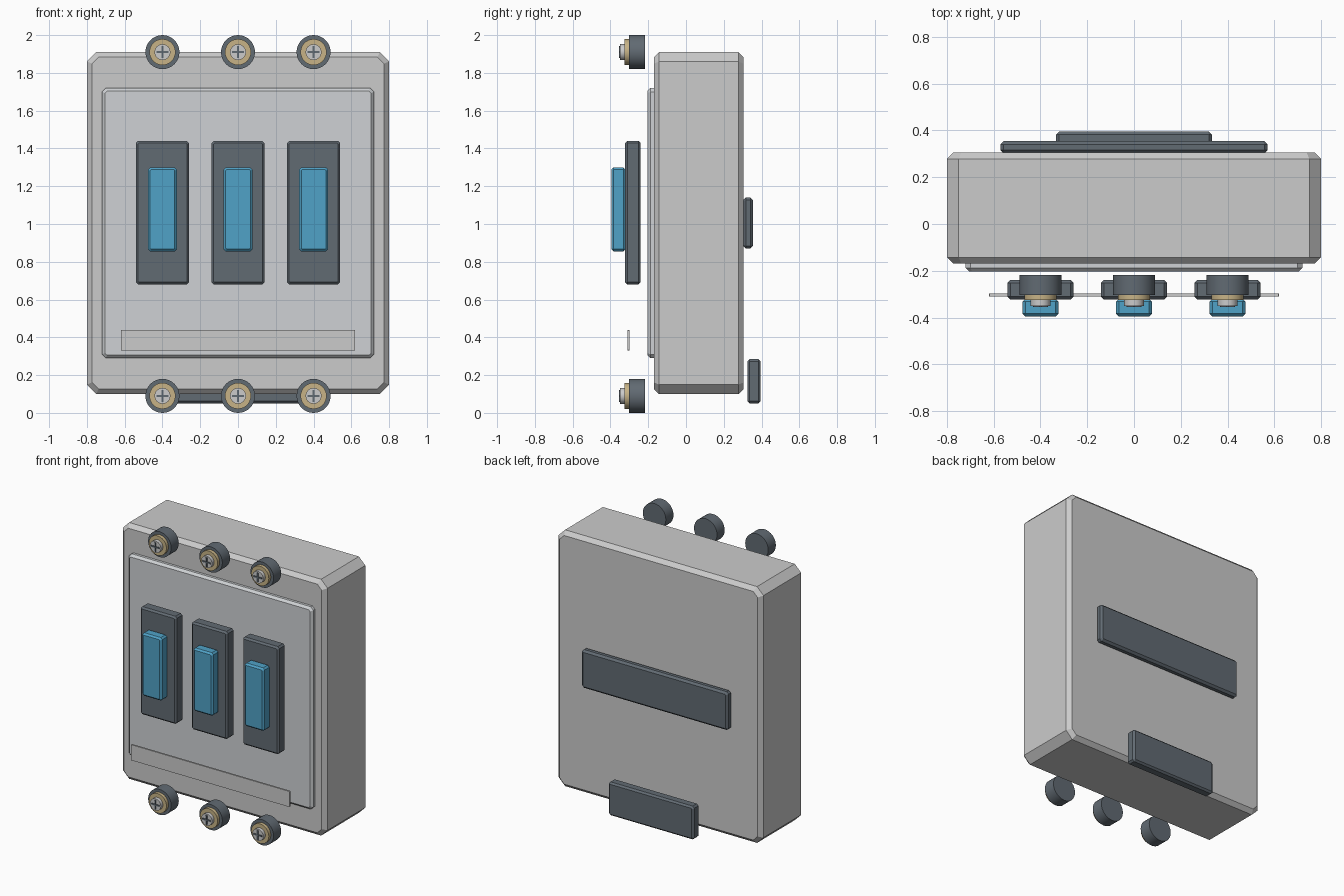
import bpy, bmesh
from math import pi
from mathutils import Matrix, Vector

if "Cube" in bpy.data.objects:
    bpy.data.objects.remove(bpy.data.objects["Cube"])


def material(name, rgb):
    m = bpy.data.materials.new(name)
    m.diffuse_color = (*rgb, 1)
    m.use_nodes = True
    m.node_tree.nodes["Principled BSDF"].inputs["Base Color"].default_value = m.diffuse_color
    return m


SLATE = material("slate", (0.12, 0.145, 0.17))
BLUE = material("blue", (0.08, 0.36, 0.57))
BRASS = material("brass", (0.57, 0.45, 0.24))
LIGHT = material("light_grey", (0.62, 0.64, 0.66))
STEEL = material("steel", (0.7, 0.7, 0.7))


def finish(bm, name, mat):
    bmesh.ops.recalc_face_normals(bm, faces=bm.faces)
    me = bpy.data.meshes.new(name)
    bm.to_mesh(me)
    bm.free()
    ob = bpy.data.objects.new(name, me)
    bpy.context.collection.objects.link(ob)
    if mat:
        me.materials.append(mat)
    return ob


def box(name, x, y, z, mat=None, corner=0.0, rim=0.0, front_only=False):
    """Box from (min, max) ranges; corner cuts the y edges, rim the front/back outline."""
    lo, hi = Vector((x[0], y[0], z[0])), Vector((x[1], y[1], z[1]))
    bm = bmesh.new()
    bmesh.ops.create_cube(bm, size=1)
    for v in bm.verts:
        v.co = Vector((lo[i] + (v.co[i] + 0.5) * (hi[i] - lo[i]) for i in range(3)))

    def along_y(e):
        return abs(e.verts[0].co.y - e.verts[1].co.y) > 1e-5

    def cut(edges, width):
        bmesh.ops.bevel(bm, geom=edges, offset=width, offset_type='OFFSET',
                        segments=1, profile=0.5, affect='EDGES')

    if corner:
        # the cut measures the same along both sides of the corner
        cut([e for e in bm.edges if along_y(e)], corner)
    if rim:
        cut([e for e in bm.edges if not along_y(e)
             and (not front_only or e.verts[0].co.y < y[0] + 1e-5)], rim)
    return finish(bm, name, mat)


def disc(name, x, z, y, r, mat):
    """Round part with its axis along y."""
    bm = bmesh.new()
    bmesh.ops.create_cone(
        bm, cap_ends=True, segments=32, radius1=r, radius2=r, depth=y[1] - y[0],
        matrix=Matrix.Translation((x, sum(y) / 2, z)) @ Matrix.Rotation(pi / 2, 4, 'X'))
    ob = finish(bm, name, mat)
    bpy.ops.object.select_all(action='DESELECT')
    ob.select_set(True)
    bpy.context.view_layer.objects.active = ob
    bpy.ops.object.shade_smooth_by_angle(angle=0.6)
    return ob


# Housing and raised front panel
box("housing", (-0.8, 0.8), (-0.17, 0.305), (0.10, 1.91), None, 0.05, 0.027)
box("front_panel", (-0.72, 0.72), (-0.204, -0.168), (0.29, 1.72), LIGHT, 0.02, 0.016, True)

# Label plate in front of the panel
box("label_plate", (-0.62, 0.62), (-0.31, -0.298), (0.33, 0.44), None, 0.003)

for i, x in enumerate((-0.4, 0.0, 0.4), 1):
    # Switch: dark base with blue rocker
    box(f"switch_base_{i}", (x - 0.141, x + 0.141), (-0.323, -0.24), (0.68, 1.44),
        SLATE, 0.012, 0.012)
    box(f"switch_rocker_{i}", (x - 0.077, x + 0.077), (-0.395, -0.32), (0.855, 1.30),
        BLUE, 0.012, 0.012)
    # Terminals: collar, washer, screw head and cross recess
    for row, z in (("bottom", 0.09), ("top", 1.91)):
        tag = f"{row}_{i}"
        disc(f"terminal_collar_{tag}", x, z, (-0.303, -0.218), 0.09, SLATE)
        disc(f"terminal_washer_{tag}", x, z, (-0.326, -0.30), 0.069, BRASS)
        disc(f"screw_head_{tag}", x, z, (-0.35, -0.324), 0.042, STEEL)
        box(f"screw_slot_wide_{tag}", (x - 0.032, x + 0.032), (-0.356, -0.347),
            (z - 0.005, z + 0.005), SLATE)
        box(f"screw_slot_tall_{tag}", (x - 0.005, x + 0.005), (-0.356, -0.347),
            (z - 0.032, z + 0.032), SLATE)

# Mounting rail and release clip on the back
box("mounting_rail", (-0.572, 0.572), (0.303, 0.355), (0.87, 1.14), SLATE, 0.014, 0.014)
box("release_clip", (-0.333, 0.333), (0.325, 0.395), (0.05, 0.285), SLATE, 0.012, 0.012)
